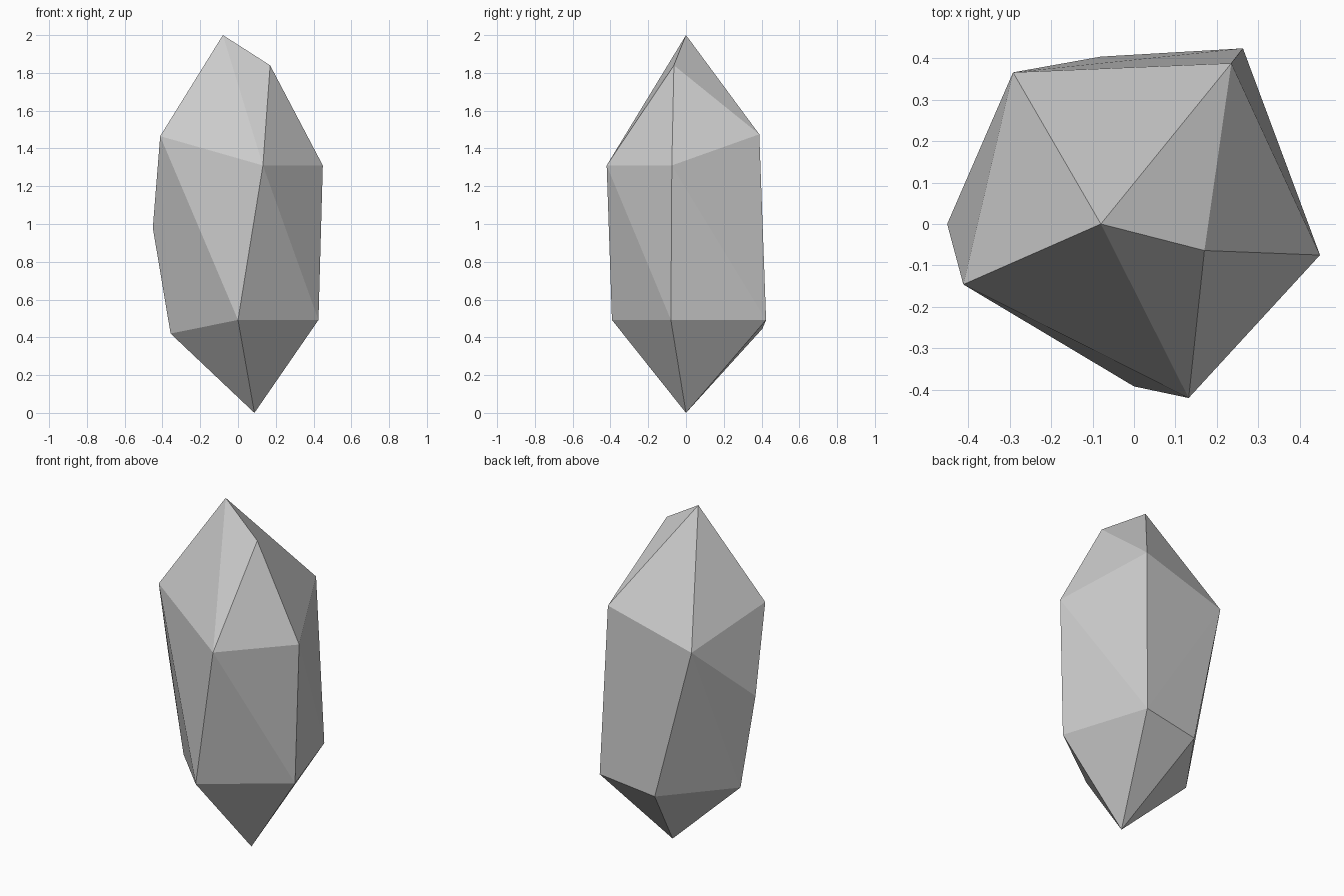
import bpy, bmesh

if "Cube" in bpy.data.objects:
    bpy.data.objects.remove(bpy.data.objects["Cube"])

# Irregular faceted crystal: rings of corner points wrapped by a convex hull
tip = [(-0.08, 0.0, 2.0), (0.17, -0.064, 1.84)]
shoulder = [(0.132, -0.42, 1.31), (0.449, -0.075, 1.31), (0.235, 0.388, 1.475),
            (-0.292, 0.366, 1.33), (-0.412, -0.146, 1.465)]
waist = [(-0.451, 0.0, 0.98)]
foot = [(0.0, -0.392, 0.492), (0.426, -0.08, 0.492), (0.263, 0.424, 0.492),
        (-0.08, 0.404, 0.445), (-0.357, 0.005, 0.42)]
base_point = [(0.087, 0.0, 0.0)]

bm = bmesh.new()
for co in tip + shoulder + waist + foot + base_point:
    bm.verts.new(co)
bmesh.ops.convex_hull(bm, input=bm.verts[:])
bmesh.ops.recalc_face_normals(bm, faces=bm.faces[:])

mesh = bpy.data.meshes.new("crystal")
bm.to_mesh(mesh)
bm.free()
crystal = bpy.data.objects.new("crystal", mesh)
bpy.context.collection.objects.link(crystal)
